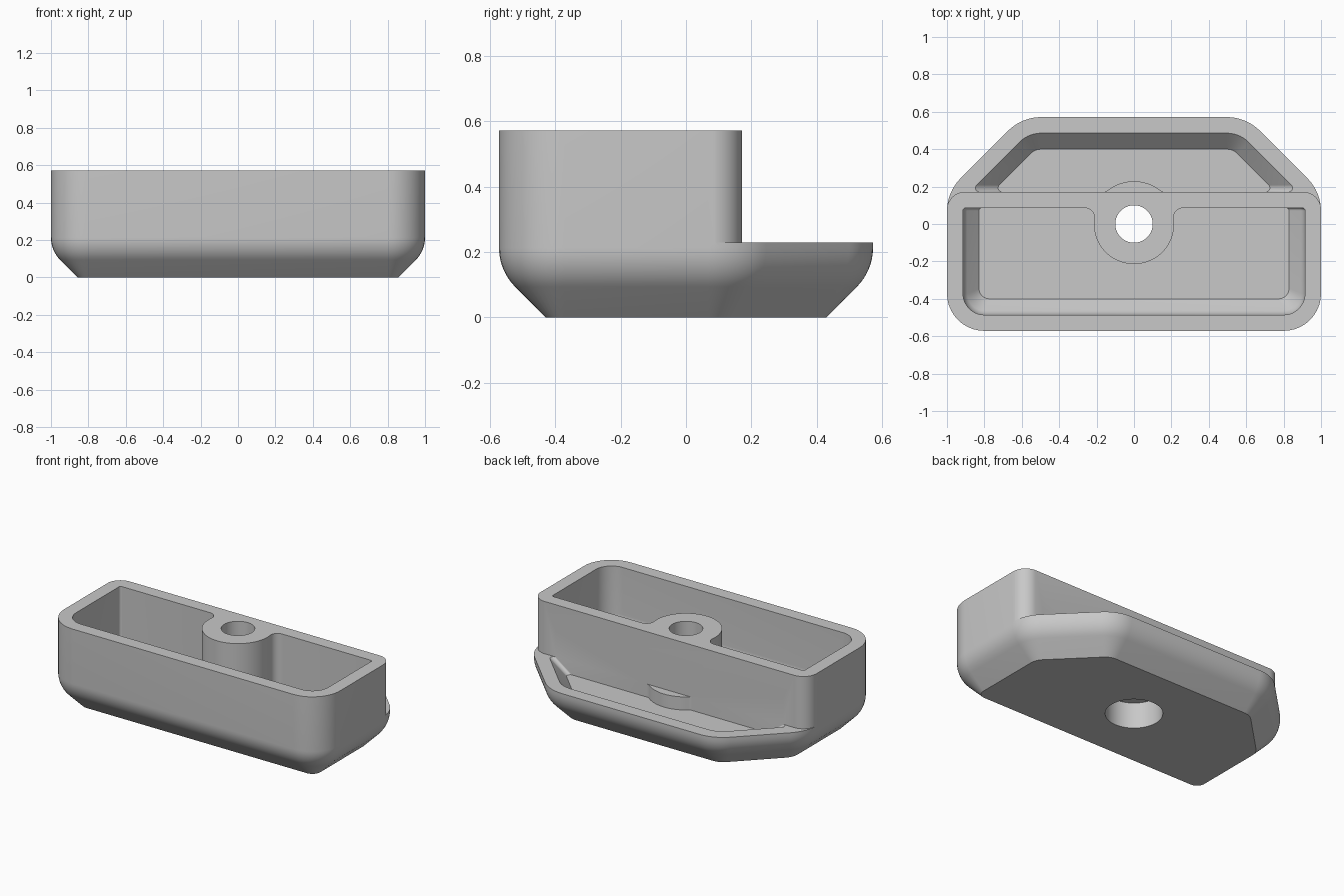
import bpy, bmesh, math
from mathutils import Vector

if "Cube" in bpy.data.objects:
    bpy.data.objects.remove(bpy.data.objects["Cube"])

HALF_Y, TOP, STEP = 0.5714, 0.5714, 0.2286   # half depth, tall rim height, low rim height
WALL_Y, DIAG = 0.1714, 1.1714                # back of tall box, x + y on the cut corners
WALL, FLOOR = 0.0857, 0.1429                 # wall and floor thickness


def arc(cx, cy, r, a0, a1, n):
    return [(cx + r * math.cos(math.radians(a0 + (a1 - a0) * i / n)),
             cy + r * math.sin(math.radians(a0 + (a1 - a0) * i / n))) for i in range(n + 1)]


def rounded(corners, n=10):
    """Counter-clockwise convex polygon of (x, y, radius) with rounded corners."""
    out = []
    for i, (x, y, r) in enumerate(corners):
        p = Vector((x, y))
        a = (Vector(corners[i - 1][:2]) - p).normalized()
        b = (Vector(corners[(i + 1) % len(corners)][:2]) - p).normalized()
        half = a.angle(b) / 2
        c = p + (a + b).normalized() * (r / math.sin(half))
        start = math.degrees(math.atan2(a.x, -a.y))
        out += arc(c.x, c.y, r, start, start + 180 - math.degrees(2 * half), n)
    return out


def mirrored(right):
    """Right-hand corners, front to back, plus their mirror image."""
    return right + [(-x, y, r) for x, y, r in reversed(right)]


def loft(name, loops):
    """Closed solid through (outline, z) loops with equal point counts."""
    bm = bmesh.new()
    rings = [[bm.verts.new((x, y, z)) for x, y in pts] for pts, z in loops]
    n = len(rings[0])
    for lo, hi in zip(rings, rings[1:]):
        for i in range(n):
            j = (i + 1) % n
            bm.faces.new((lo[i], lo[j], hi[j], hi[i]))
    bm.faces.new(rings[0][::-1])
    bm.faces.new(rings[-1])
    bmesh.ops.recalc_face_normals(bm, faces=bm.faces)
    mesh = bpy.data.meshes.new(name)
    bm.to_mesh(mesh)
    bm.free()
    ob = bpy.data.objects.new(name, mesh)
    bpy.context.collection.objects.link(ob)
    return ob


def prism(name, pts, z0, z1):
    return loft(name, [(pts, z0), (pts, z1)])


def disc(name, r, z0, z1):
    return prism(name, arc(0, 0, r, 0, 360, 64)[:-1], z0, z1)


def subtract(ob, cutter):
    m = ob.modifiers.new("cut", 'BOOLEAN')
    m.operation, m.solver, m.object = 'DIFFERENCE', 'EXACT', cutter
    bpy.context.view_layer.objects.active = ob
    bpy.ops.object.modifier_apply(modifier=m.name)
    bpy.data.objects.remove(cutter, do_unlink=True)


def profile(wall, size, r, floor, top):
    """(inset, z) pairs: 45 degree chamfer, blend of radius r, vertical wall."""
    mid = floor + size + r * math.tan(math.radians(22.5))
    bend = [(wall + r - r * math.cos(a), mid - r * math.sin(a))
            for a in (math.radians(45 - 45 * i / 8) for i in range(9))]
    return [(wall + size, floor)] + bend + [(wall, top)]


def hull(d):
    s = DIAG - math.sqrt(2) * d
    x, y = 1 - d, HALF_Y - d
    return rounded(mirrored([(x, -y, 0.2 - d), (x, s - x, 0.25 - d), (s - y, y, 0.25 - d)]))


def front_outline(d):
    return rounded(mirrored([(1 - d, d - HALF_Y, max(0.2 - d, 0.055)), (1 - d, WALL_Y - WALL, 0.015)]))


def back_outline(d):
    s, y = DIAG - math.sqrt(2) * d, HALF_Y - d
    return rounded(mirrored([(s - WALL_Y, WALL_Y, 0.022), (s - y, y, 0.25 - d)]))


# Outer body with chamfered underside
body = loft("tray_body", [(hull(d), z) for d, z in profile(0, 0.1429, 0.169, 0, TOP)])

# Step the back down to the low rim, leaving rounded corners on the tall box
R = 0.095
step = [(-1.3, 1), (-1.3, WALL_Y - R)] + arc(-1 + R, WALL_Y - R, R, 180, 90, 10) \
    + arc(1 - R, WALL_Y - R, R, 90, 0, 10) + [(1.3, WALL_Y - R), (1.3, 1)]
subtract(body, prism("step_cutter", step, STEP, 1))

# Front pocket, keeping the screw boss and its blends into the wall
front = loft("front_pocket", [(front_outline(d), z) for d, z in profile(WALL, 0.0857, 0.079, FLOOR, 0.8)])
BR, F = 0.2143, 0.05
fy = WALL_Y - WALL - F
fx = math.sqrt((BR + F) ** 2 - fy ** 2)
t = math.degrees(math.atan2(fy, fx))
boss = [(fx, 0.2)] + arc(fx, fy, F, 90, 180 + t, 8) + arc(0, 0, BR, t, -180 - t, 48) \
    + arc(-fx, fy, F, -t, 90, 8) + [(-fx, 0.2)]
subtract(front, prism("boss_column", boss, -1, 1))
subtract(body, front)

# Back pocket with plain chamfer, keeping the low part of the boss
back = loft("back_pocket", [(back_outline(WALL * 2), FLOOR), (back_outline(WALL), STEP),
                            (back_outline(WALL), 0.4)])
BR, F = 0.2286, 0.03
fy = WALL_Y + F
fx = math.sqrt((BR + F) ** 2 - fy ** 2)
t = math.degrees(math.atan2(fy, fx))
boss = [(fx, 0)] + arc(fx, fy, F, 270, 180 + t, 6) + arc(0, 0, BR, t, 180 - t, 20) \
    + arc(-fx, fy, F, -t, -90, 6) + [(-fx, 0)]
subtract(back, prism("low_boss", boss, -1, 1))
subtract(body, back)

# Screw hole with a wide recess underneath
subtract(body, disc("recess", 0.1714, -0.2, 0.1714))
subtract(body, disc("screw_hole", 0.1, -0.3, 1))

grey = bpy.data.materials.new("light_grey")
grey.diffuse_color = (0.58, 0.58, 0.58, 1)
grey.use_nodes = True
grey.node_tree.nodes["Principled BSDF"].inputs["Base Color"].default_value = grey.diffuse_color
body.data.materials.clear()
body.data.materials.append(grey)

bpy.ops.object.select_all(action='DESELECT')
body.select_set(True)
bpy.context.view_layer.objects.active = body
bpy.ops.object.shade_smooth_by_angle(angle=math.radians(30))
